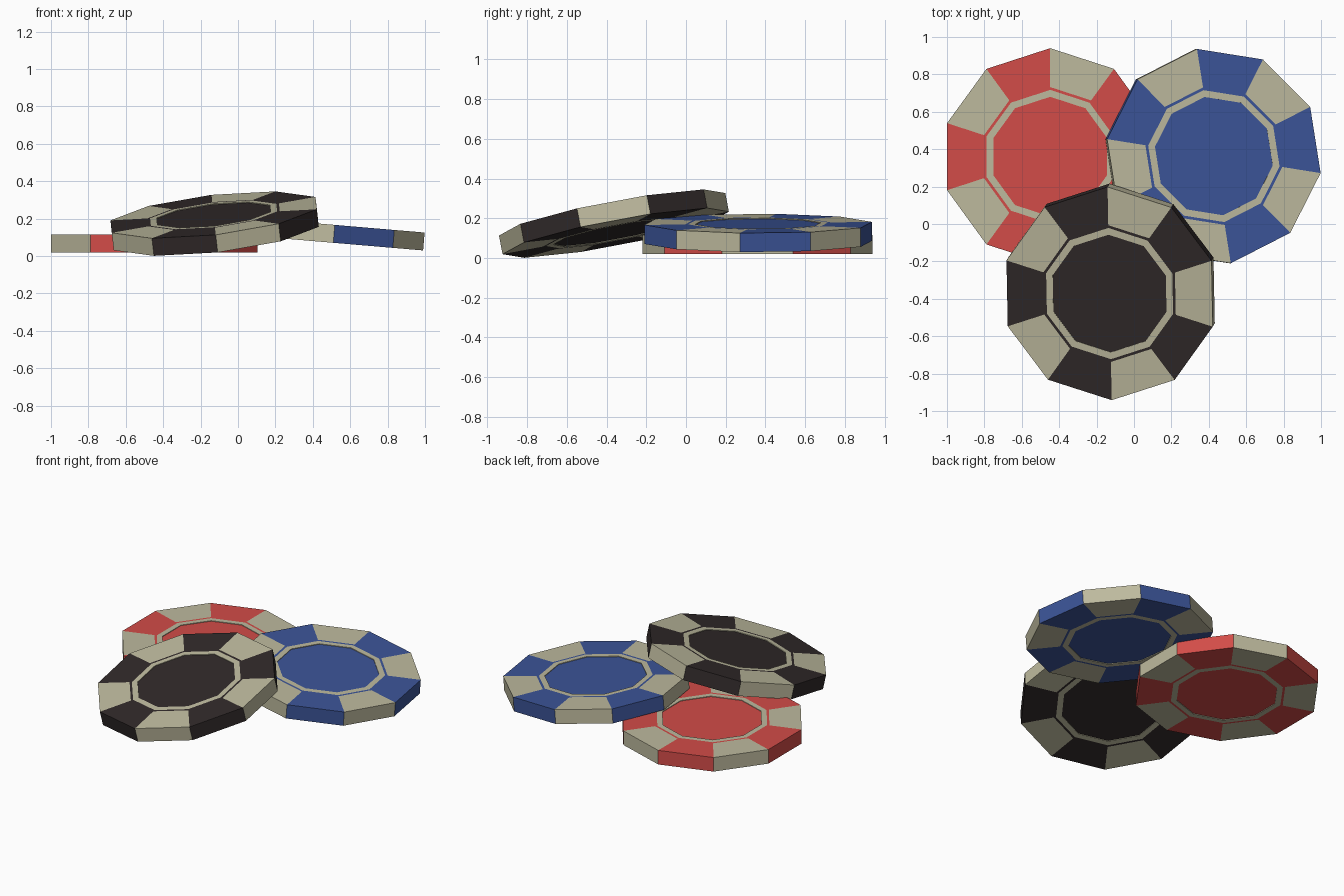
import bpy
import bmesh
import math
from mathutils import Vector

if "Cube" in bpy.data.objects:
    bpy.data.objects.remove(bpy.data.objects["Cube"], do_unlink=True)


def make_material(name, srgb):
    mat = bpy.data.materials.new(name)
    mat.use_nodes = True
    colour = [((c / 255 + 0.055) / 1.055) ** 2.4 for c in srgb] + [1.0]
    mat.diffuse_color = colour
    mat.node_tree.nodes["Principled BSDF"].inputs["Base Color"].default_value = colour
    return mat


cream = make_material("cream", (190, 186, 158))
red = make_material("red", (210, 76, 72))
blue = make_material("blue", (60, 85, 153))
black = make_material("warm_black", (49, 42, 42))

SIDES = 10
HALF = 0.048
RECESS = 0.004

# Half profile from centre disc to rim: radius, height
top_profile = [(0.32, HALF - RECESS), (0.32, HALF), (0.357, HALF),
               (0.372, HALF), (0.58, HALF)]
profile = top_profile + [(r, -z) for r, z in reversed(top_profile)]
# Rule for each band between profile points
half_bands = ["ring", "ring", "base", "spots"]
bands = half_bands + ["spots"] + half_bands[::-1]


def poker_chip(name, base, centre, slope, turn):
    """Ten-sided chip; slope is the rise along x and y, turn is in degrees."""
    bm = bmesh.new()
    loops = []
    for r, z in profile:
        loops.append([bm.verts.new((r * math.cos(a), r * math.sin(a), z))
                      for a in (math.tau * k / SIDES for k in range(SIDES))])
    # Rim, edge spots and inner ring
    for band, upper, lower in zip(bands, loops, loops[1:]):
        for k in range(SIDES):
            n = (k + 1) % SIDES
            face = bm.faces.new((upper[k], lower[k], lower[n], upper[n]))
            is_cream = band == "ring" or (band == "spots" and k % 2 == 1)
            face.material_index = int(is_cream)
    # Centre discs
    bm.faces.new(loops[0])
    bm.faces.new(loops[-1][::-1])
    bmesh.ops.recalc_face_normals(bm, faces=bm.faces[:])

    mesh = bpy.data.meshes.new(name)
    bm.to_mesh(mesh)
    bm.free()
    mesh.materials.append(base)
    mesh.materials.append(cream)
    chip = bpy.data.objects.new(name, mesh)
    bpy.context.collection.objects.link(chip)

    # Lean the chip onto its neighbours
    up = Vector((0, 0, 1))
    lean = up.rotation_difference(Vector((-slope[0], -slope[1], 1)))
    spin = up.to_track_quat('Z', 'Y')
    spin.identity()
    spin.rotate(Vector((1, 0, 0)).rotation_difference(
        Vector((math.cos(math.radians(turn)), math.sin(math.radians(turn)), 0))))
    chip.rotation_mode = 'QUATERNION'
    chip.rotation_quaternion = lean @ spin
    chip.location = centre
    return chip


poker_chip("red_chip", red, (-0.448, 0.36, 0.067), (0, 0), 18)
poker_chip("blue_chip", blue, (0.423, 0.363, 0.126), (-0.085, 0), -9)
poker_chip("black_chip", black, (-0.125, -0.363, 0.173), (0.115, 0.19), 18.5)
